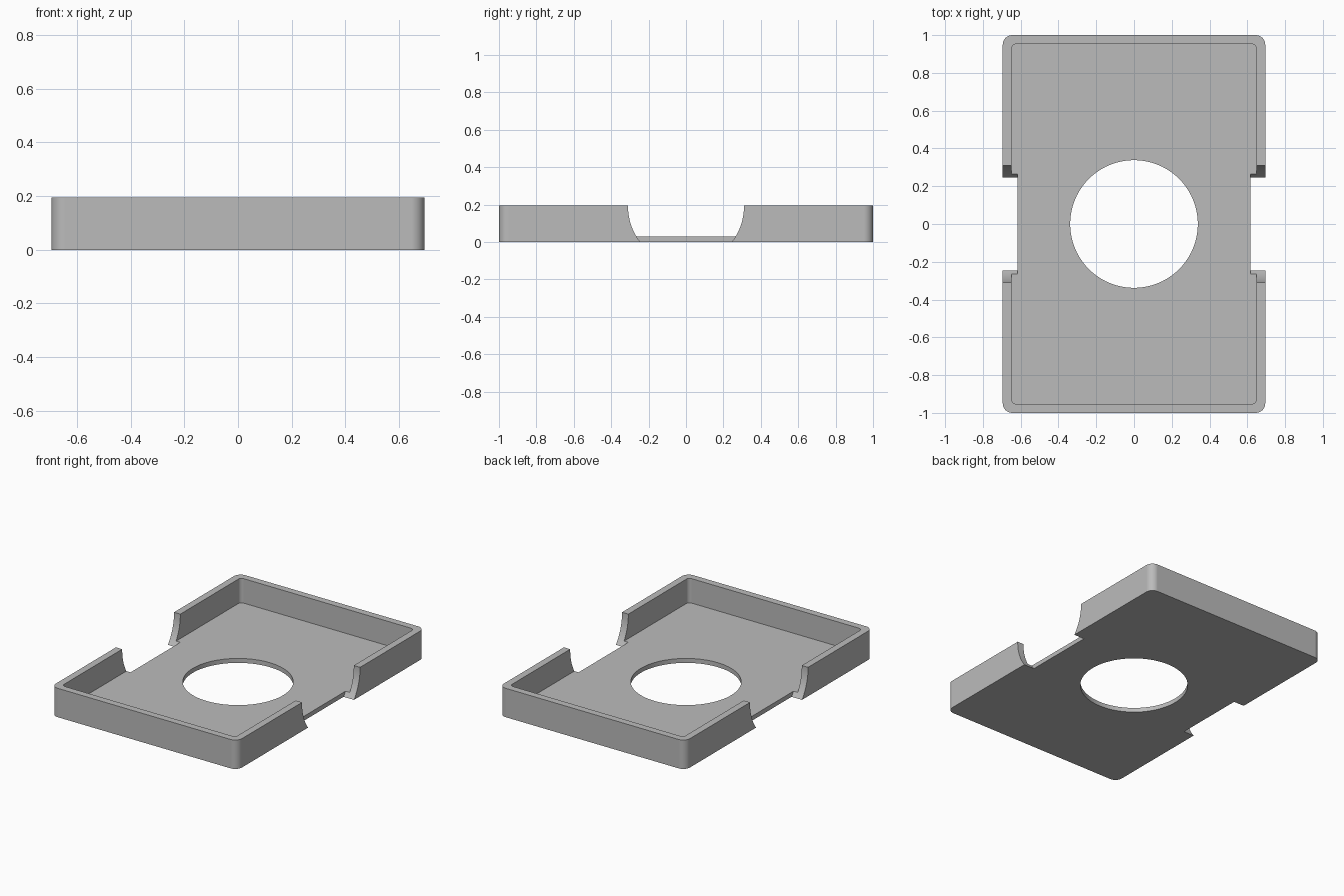
import bpy
import math
from mathutils import Matrix

cube = bpy.data.objects.get("Cube")
if cube:
    bpy.data.objects.remove(cube, do_unlink=True)

import bmesh

HALF_X, HALF_Y, HEIGHT = 0.695, 1.0, 0.195
WALL, FLOOR = 0.047, 0.03
HOLE_RADIUS = 0.338
NOTCH_RADIUS, NOTCH_Z, NOTCH_X = 0.31, 0.19, 0.617

grey = bpy.data.materials.new("Plain grey")
grey.use_nodes = True
colour = (0.5, 0.5, 0.5, 1)
grey.diffuse_color = colour
grey.node_tree.nodes["Principled BSDF"].inputs["Base Color"].default_value = colour


def finish(bm, name):
    mesh = bpy.data.meshes.new(name)
    bmesh.ops.recalc_face_normals(bm, faces=bm.faces)
    bm.to_mesh(mesh)
    bm.free()
    mesh.materials.append(grey)
    obj = bpy.data.objects.new(name, mesh)
    bpy.context.collection.objects.link(obj)
    return obj


def rounded_slab(name, hx, hy, z0, z1, radius, steps=8):
    """Box with rounded vertical corners."""
    bm = bmesh.new()
    ring = []
    for quarter, (sx, sy) in enumerate([(1, 1), (-1, 1), (-1, -1), (1, -1)]):
        for i in range(steps + 1):
            a = math.pi / 2 * (quarter + i / steps)
            ring.append(bm.verts.new((sx * (hx - radius) + radius * math.cos(a),
                                      sy * (hy - radius) + radius * math.sin(a), z0)))
    base = bm.faces.new(ring)
    top = bmesh.ops.extrude_face_region(bm, geom=[base], use_keep_orig=True)["geom"]
    bmesh.ops.translate(bm, vec=(0, 0, z1 - z0),
                        verts=[v for v in top if isinstance(v, bmesh.types.BMVert)])
    return finish(bm, name)


def cylinder(name, radius, depth, matrix):
    bm = bmesh.new()
    bmesh.ops.create_cone(bm, cap_ends=True, segments=96, radius1=radius,
                          radius2=radius, depth=depth, matrix=matrix)
    return finish(bm, name)


# Tray body and the shapes removed from it
tray = rounded_slab("tray", HALF_X, HALF_Y, 0, HEIGHT, 0.05)
cutters = [
    rounded_slab("cavity_cutter", HALF_X - WALL, HALF_Y - WALL, FLOOR, HEIGHT + 0.1, 0.025),
    cylinder("hole_cutter", HOLE_RADIUS, 0.5, Matrix()),
]
# Curved notch in each side wall
for side, sign in (("left", 1), ("right", -1)):
    place = (Matrix.Translation((sign * (NOTCH_X + 0.1), 0, NOTCH_Z))
             @ Matrix.Rotation(math.pi / 2, 4, "Y"))
    cutters.append(cylinder(side + "_notch_cutter", NOTCH_RADIUS, 0.2, place))

bpy.ops.object.select_all(action="DESELECT")
bpy.context.view_layer.objects.active = tray
tray.select_set(True)
for cutter in cutters:
    cut = tray.modifiers.new(cutter.name, "BOOLEAN")
    cut.operation = "DIFFERENCE"
    cut.solver = "EXACT"
    cut.object = cutter
    cutter.hide_render = True
    bpy.ops.object.modifier_apply(modifier=cut.name)
    bpy.data.objects.remove(cutter, do_unlink=True)

# Smooth curves, crisp edges, flat large faces
bpy.ops.object.shade_smooth_by_angle(angle=math.radians(30))
weighted = tray.modifiers.new("Weighted normals", "WEIGHTED_NORMAL")
weighted.keep_sharp = True
